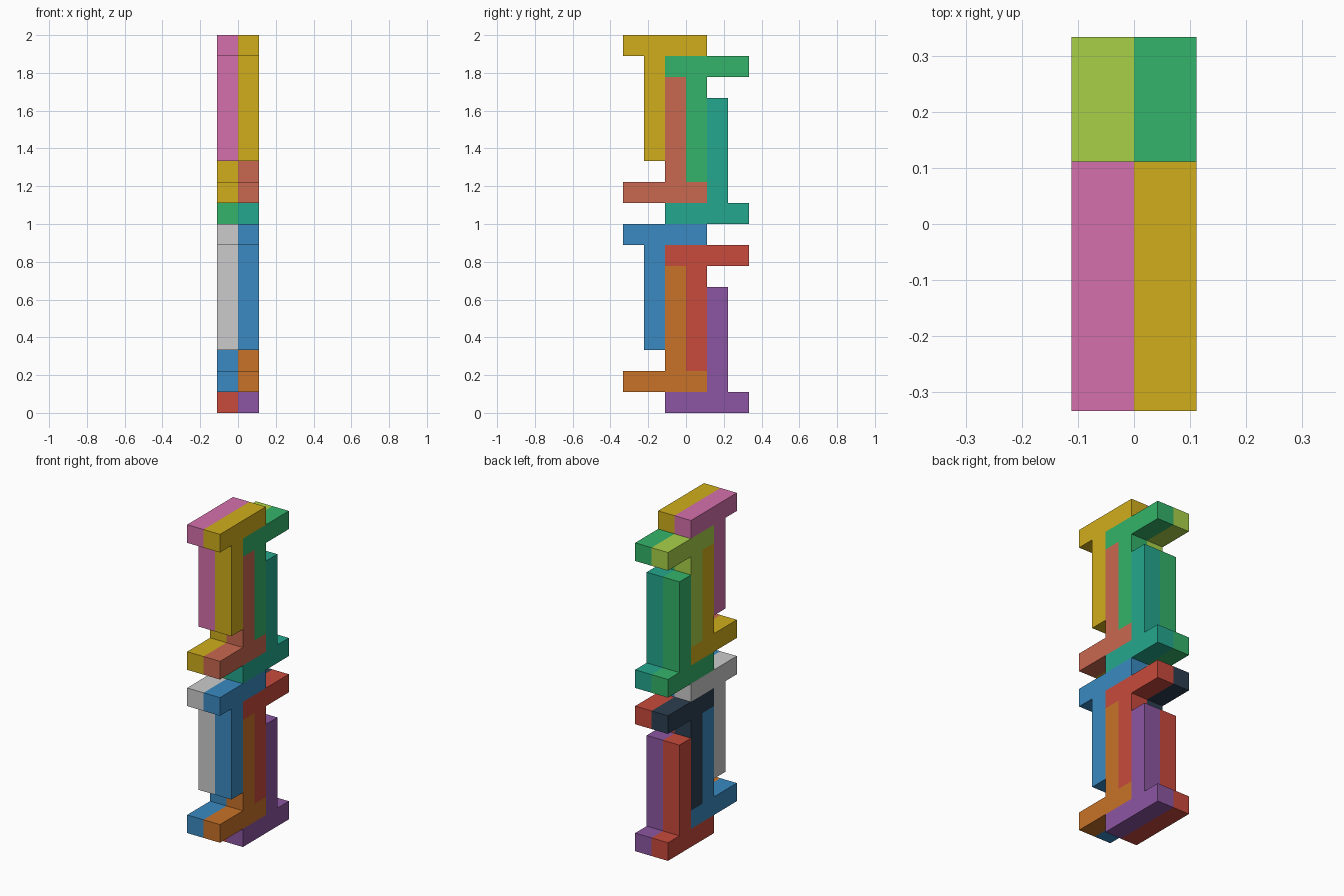
import bpy
import bmesh

if "Cube" in bpy.data.objects:
    bpy.data.objects.remove(bpy.data.objects["Cube"])

U = 1 / 9  # one cubelet

COLORS = {
    "purple": "8C56A2", "orange": "C87228", "red": "C84A3C", "blue": "3A8AC2",
    "teal": "24A78E", "salmon": "C96850", "green": "34B46A", "gold": "D0AE1C",
    "navy": "2C3E50", "lime": "A9D149", "pink": "D570AC", "grey": None,
}


def linear(hex_color):
    vals = [int(hex_color[i:i + 2], 16) / 255 for i in (0, 2, 4)]
    return [v / 12.92 if v < 0.04045 else ((v + 0.055) / 1.055) ** 2.4 for v in vals] + [1]


MATERIALS = {}
for color, code in COLORS.items():
    if code:
        MATERIALS[color] = bpy.data.materials.new(color)
        MATERIALS[color].diffuse_color = linear(code)


def t_piece(name, x, bar_y, bar_z, stem_y, direction, color):
    """T-shaped prism: bar 4 cells long, stem 5 cells tall, one cell thick."""
    inner, outer = (bar_z + 1, bar_z) if direction > 0 else (bar_z, bar_z + 1)
    tip = inner + 5 * direction
    outline = [(bar_y, outer), (bar_y + 4, outer), (bar_y + 4, inner),
               (stem_y + 1, inner), (stem_y + 1, tip), (stem_y, tip),
               (stem_y, inner), (bar_y, inner)]
    bm = bmesh.new()
    face = bm.faces.new([bm.verts.new((x * U, y * U, z * U)) for y, z in outline])
    ext = bmesh.ops.extrude_face_region(bm, geom=[face], use_keep_orig=True)
    verts = [v for v in ext["geom"] if isinstance(v, bmesh.types.BMVert)]
    bmesh.ops.translate(bm, verts=verts, vec=(U, 0, 0))
    bmesh.ops.recalc_face_normals(bm, faces=bm.faces)
    mesh = bpy.data.meshes.new(name)
    bm.to_mesh(mesh)
    bm.free()
    if color in MATERIALS:
        mesh.materials.append(MATERIALS[color])
    bpy.context.collection.objects.link(bpy.data.objects.new(name, mesh))


# Interlocking group of four: name, bar start y, bar z, stem y, stem direction
GROUP = [
    ("back_upright", -1, 0, 1, 1),
    ("front_upright", -3, 1, -1, 1),
    ("back_hanging", -1, 7, 0, -1),
    ("front_hanging", -3, 8, -2, -1),
]

# Two layers in x, two stacked groups in each
LAYERS = [
    ("right_lower", 0, 0, ("purple", "orange", "red", "blue")),
    ("right_upper", 0, 9, ("teal", "salmon", "green", "gold")),
    ("left_lower", -1, 0, ("red", "blue", "navy", "grey")),
    ("left_upper", -1, 9, ("green", "gold", "lime", "pink")),
]

for prefix, x, z0, colors in LAYERS:
    for (part, bar_y, bar_z, stem_y, direction), color in zip(GROUP, colors):
        t_piece(f"{prefix}_{part}_piece", x, bar_y, bar_z + z0, stem_y, direction, color)

for m in bpy.data.materials:
    if m.users and not m.is_grease_pencil:
        m.use_nodes = True
        m.node_tree.nodes["Principled BSDF"].inputs["Base Color"].default_value = m.diffuse_color
